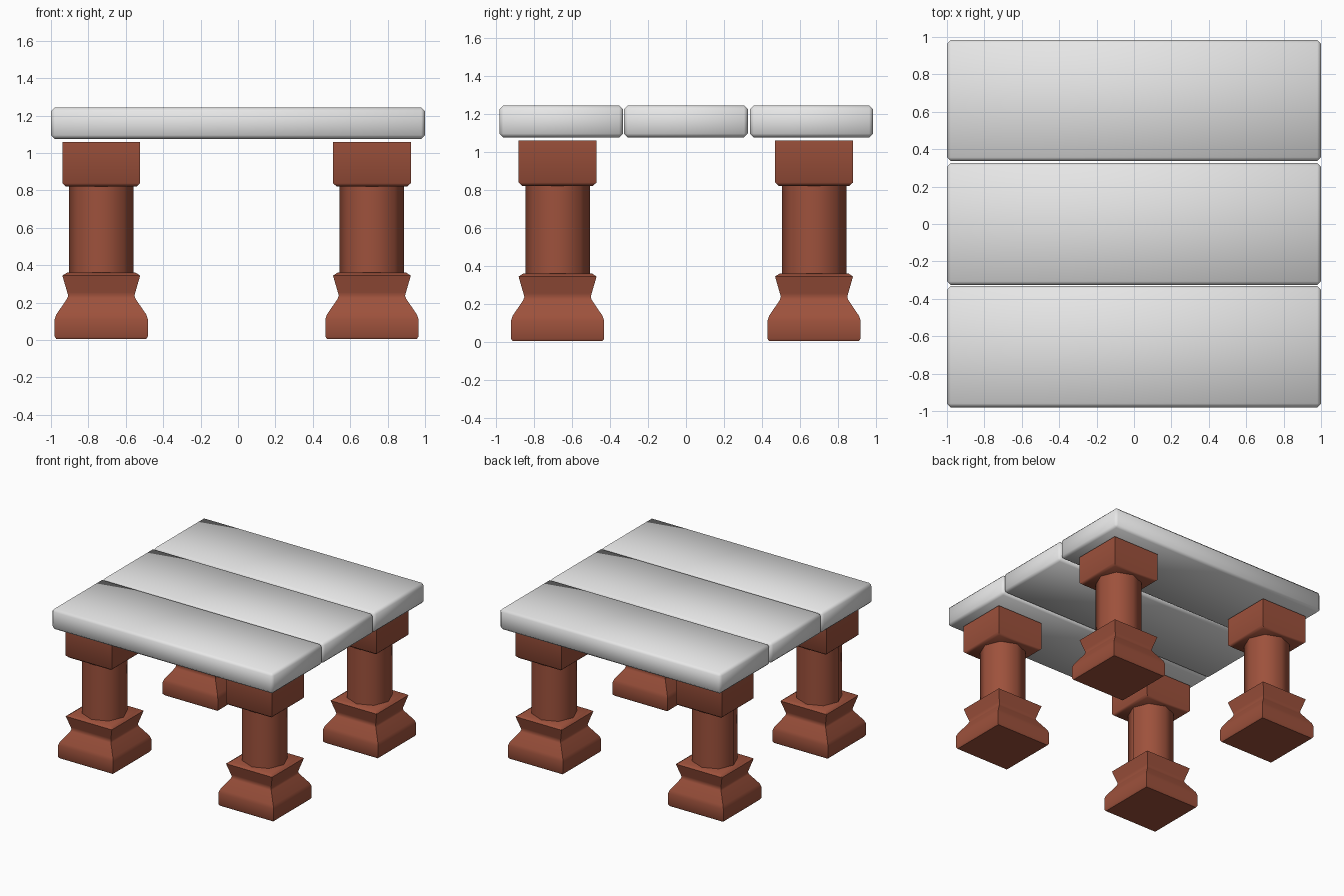
import bpy, bmesh, math

if "Cube" in bpy.data.objects:
    bpy.data.objects.remove(bpy.data.objects["Cube"])

def material(name, rgb):
    m = bpy.data.materials.new(name)
    m.diffuse_color = (*rgb, 1)
    m.use_nodes = True
    m.node_tree.nodes["Principled BSDF"].inputs["Base Color"].default_value = m.diffuse_color
    return m

stone = material("pale grey stone", (0.8, 0.8, 0.8))
clay = material("red brown clay", (0.34, 0.083, 0.045))

def finish(name, bm, mat, angle):
    bmesh.ops.recalc_face_normals(bm, faces=bm.faces[:])
    me = bpy.data.meshes.new(name)
    bm.to_mesh(me)
    bm.free()
    me.materials.append(mat)
    ob = bpy.data.objects.new(name, me)
    bpy.context.collection.objects.link(ob)
    bpy.ops.object.select_all(action='DESELECT')
    ob.select_set(True)
    bpy.context.view_layer.objects.active = ob
    bpy.ops.object.shade_smooth_by_angle(angle=math.radians(angle))
    return ob

def loft(bm, profile, sides, turn, cx, cy, sy=1.0):
    """Stack rings of (radius, height) and close both ends."""
    rings = []
    for r, z in profile:
        ring = []
        for i in range(sides):
            a = turn + math.tau * i / sides
            ring.append(bm.verts.new((cx + r * math.cos(a), cy + r * sy * math.sin(a), z)))
        rings.append(ring)
    for lo, hi in zip(rings, rings[1:]):
        for i in range(sides):
            j = (i + 1) % sides
            bm.faces.new((lo[i], lo[j], hi[j], hi[i]))
    bm.faces.new(rings[0][::-1])
    bm.faces.new(rings[-1])

def square(profile):
    return [(h * math.sqrt(2), z) for h, z in profile]

# half-width and height of the square parts of a leg
FOOT = square([(.24, .005), (.249, .018), (.249, .11), (.24, .137), (.183, .22),
               (.177, .237), (.182, .255), (.208, .344), (.183, .36)])
CAP = square([(.188, .82), (.208, .838), (.208, 1.059)])
SHAFT = [(.172, .34), (.172, .83)]

# four legs: square foot, eight-sided shaft, square cap
for side, x in (("left", -.731), ("right", .716)):
    for end, y in (("front", -.675), ("back", .673)):
        for part, prof, n, turn, ang in (("foot", FOOT, 4, math.pi / 4, 40),
                                         ("shaft", SHAFT, 8, 0, 50),
                                         ("cap", CAP, 4, math.pi / 4, 50)):
            bm = bmesh.new()
            loft(bm, prof, n, turn, x, y, .985)
            finish(f"{end}_{side}_leg_{part}", bm, clay, ang)

# three bevelled slabs forming the top
for name, y0, y1 in (("front", -.98, -.331), ("middle", -.327, .325), ("back", .336, .983)):
    bm = bmesh.new()
    bmesh.ops.create_cube(bm, size=1)
    for v in bm.verts:
        v.co = (v.co.x * 2, (y0 + y1) / 2 + v.co.y * (y1 - y0), 1.159 + v.co.z * .168)
    bmesh.ops.bevel(bm, geom=bm.edges[:], offset=.02, segments=1, affect='EDGES')
    finish(f"{name}_top_slab", bm, stone, 60)
